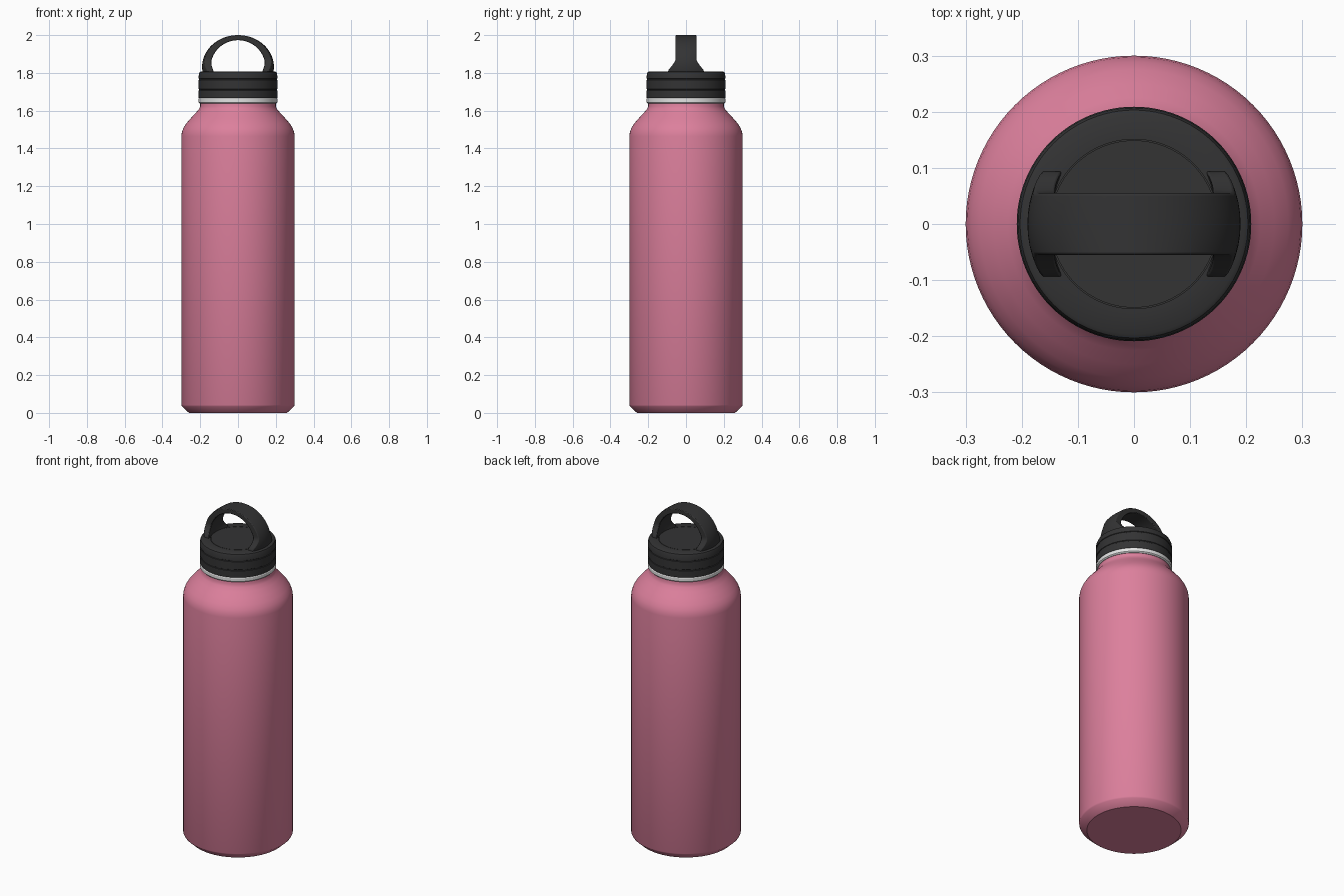
import bpy, bmesh, math

if "Cube" in bpy.data.objects:
    bpy.data.objects.remove(bpy.data.objects["Cube"])

def material(name, rgb):
    m = bpy.data.materials.new(name)
    m.diffuse_color = (*rgb, 1)
    m.use_nodes = True
    m.node_tree.nodes["Principled BSDF"].inputs["Base Color"].default_value = m.diffuse_color
    return m

PINK = material("pink coating", (0.72, 0.215, 0.335))
BLACK = material("black plastic", (0.033, 0.033, 0.034))
STEEL = material("pale steel", (0.78, 0.78, 0.78))

def finish(bm, name, mat, angle=32):
    bmesh.ops.remove_doubles(bm, verts=bm.verts, dist=1e-5)
    bmesh.ops.recalc_face_normals(bm, faces=bm.faces)
    me = bpy.data.meshes.new(name)
    bm.to_mesh(me)
    bm.free()
    me.materials.append(mat)
    me.shade_smooth()
    me.set_sharp_from_angle(angle=math.radians(angle))
    ob = bpy.data.objects.new(name, me)
    bpy.context.collection.objects.link(ob)
    return ob

def lathe(name, profile, mat, n=96):
    """Spin (radius, z) points round z; the ends are capped."""
    bm = bmesh.new()
    rings = [[bm.verts.new((r * math.cos(2 * math.pi * i / n),
                            r * math.sin(2 * math.pi * i / n), z))
              for i in range(n)] for r, z in profile]
    for a, b in zip(rings, rings[1:]):
        for i in range(n):
            j = (i + 1) % n
            bm.faces.new((a[i], a[j], b[j], b[i]))
    bm.faces.new(rings[0][::-1])
    bm.faces.new(rings[-1])
    return finish(bm, name, mat)

# bottle body with chamfered foot, rounded shoulder and neck
lathe("bottle_body", [
    (0.258, 0.0), (0.265, 0.005), (0.296, 0.034), (0.30, 0.042), (0.30, 1.465),
    (0.297, 1.487), (0.289, 1.508), (0.275, 1.531), (0.25, 1.56),
    (0.225, 1.587), (0.207, 1.607), (0.20, 1.622), (0.20, 1.65)], PINK)

# steel ring between neck and lid
lathe("neck_ring", [
    (0.19, 1.638), (0.203, 1.638), (0.209, 1.644), (0.209, 1.662),
    (0.205, 1.668), (0.19, 1.668)], STEEL)

# lid with two grip grooves and a thin seam round the top disc
lathe("lid", [
    (0.19, 1.664), (0.205, 1.664), (0.209, 1.67),
    (0.209, 1.707), (0.206, 1.709), (0.206, 1.713), (0.209, 1.715),
    (0.209, 1.762), (0.206, 1.764), (0.206, 1.768), (0.209, 1.770),
    (0.207, 1.795), (0.203, 1.804), (0.196, 1.808),
    (0.151, 1.808), (0.151, 1.803), (0.149, 1.803), (0.149, 1.808)], BLACK)

# carrying handle: arched strap, bowed along the lid rim, feet flaring wide
def handle():
    bm = bmesh.new()
    cols, steps, zc = 8, 56, 1.832
    loops = []
    for s in range(steps + 1):
        t = math.radians(-12 + 204 * s / steps)
        c, sn = math.cos(t), math.sin(t)
        loop = []
        for a, b, order in ((0.19, 0.168, range(cols + 1)),
                            (0.15, 0.141, range(cols, -1, -1))):
            z = zc + b * sn
            f = min(1, max(0, (1.87 - z) / 0.055))
            half = 0.055 + 0.039 * f ** 1.3
            for k in order:
                y = half * (2 * k / cols - 1)
                bow = math.sqrt(1 - (y / 0.19) ** 2)
                loop.append(bm.verts.new((a * c * bow, y, z)))
        loops.append(loop)
    m = len(loops[0])
    for p, q in zip(loops, loops[1:]):
        for i in range(m):
            j = (i + 1) % m
            bm.faces.new((p[i], p[j], q[j], q[i]))
    bm.faces.new(loops[0])
    bm.faces.new(loops[-1])
    ob = finish(bm, "carry_handle", BLACK)
    bev = ob.modifiers.new("soft edges", 'BEVEL')
    bev.width, bev.segments = 0.004, 2
    bev.limit_method, bev.angle_limit = 'ANGLE', math.radians(45)

handle()
